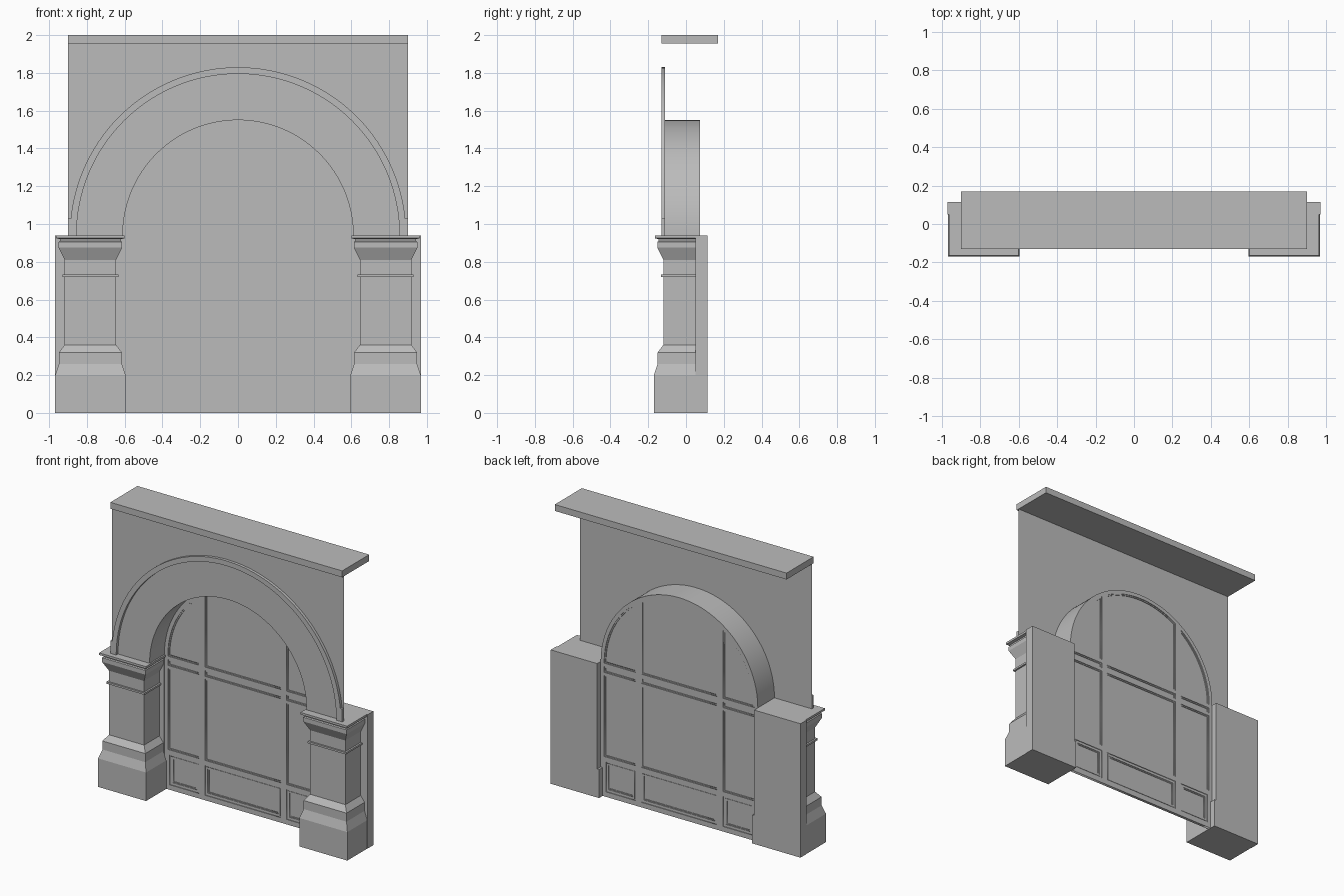
import bpy, bmesh, math

old = bpy.data.objects.get("Cube")
if old:
    bpy.data.objects.remove(old, do_unlink=True)

GREY = (0.5, 0.5, 0.5, 1)
stone = bpy.data.materials.new("grey stone")
stone.use_nodes = True
stone.diffuse_color = GREY
stone.node_tree.nodes["Principled BSDF"].inputs["Base Color"].default_value = GREY

SPRING = 0.94          # height where the arch starts
SEG = 64


def add_mesh(name, bm):
    bmesh.ops.recalc_face_normals(bm, faces=bm.faces)
    me = bpy.data.meshes.new(name)
    bm.to_mesh(me)
    bm.free()
    ob = bpy.data.objects.new(name, me)
    bpy.context.collection.objects.link(ob)
    me.materials.append(stone)
    return ob


def loft(name, rings):
    """Capped solid through stacked rectangles (x0, x1, y0, y1, z)."""
    bm = bmesh.new()
    loops = [[bm.verts.new((x, y, z)) for x, y in ((x0, y0), (x1, y0), (x1, y1), (x0, y1))]
             for x0, x1, y0, y1, z in rings]
    for a, b in zip(loops, loops[1:]):
        for i in range(4):
            j = (i + 1) % 4
            bm.faces.new((a[i], a[j], b[j], b[i]))
    bm.faces.new(loops[0])
    bm.faces.new(loops[-1])
    return add_mesh(name, bm)


def box(name, x0, x1, y0, y1, z0, z1):
    return loft(name, [(x0, x1, y0, y1, z0), (x0, x1, y0, y1, z1)])


def arc(r, x0=None, x1=None):
    """Points on the arch from x1 on the right to x0 on the left."""
    a = math.acos(max(-1, min(1, (r if x1 is None else x1) / r)))
    b = math.acos(max(-1, min(1, (-r if x0 is None else x0) / r)))
    return [(r * math.cos(a + (b - a) * i / SEG), SPRING + r * math.sin(a + (b - a) * i / SEG))
            for i in range(SEG + 1)]


def rect(x0, x1, z0, z1, d=0):
    return [(x0 + d, z0 + d), (x1 - d, z0 + d), (x1 - d, z1 - d), (x0 + d, z1 - d)]


def plate(name, outlines, y, half):
    """Upright plate; the outlines after the first are cut out as holes."""
    cu = bpy.data.curves.new(name, 'CURVE')
    cu.dimensions = '2D'
    cu.fill_mode = 'BOTH'
    cu.extrude = half
    for pts in outlines:
        sp = cu.splines.new('POLY')
        sp.points.add(len(pts) - 1)
        for p, (x, z) in zip(sp.points, pts):
            p.co = (x, z, 0, 1)
        sp.use_cyclic_u = True
    ob = bpy.data.objects.new(name, cu)
    bpy.context.collection.objects.link(ob)
    ob.rotation_euler.x = math.pi / 2
    ob.location.y = y
    bpy.ops.object.select_all(action='DESELECT')
    ob.select_set(True)
    bpy.context.view_layer.objects.active = ob
    bpy.ops.object.convert(target='MESH')
    ob = bpy.context.object
    ob.data.materials.clear()
    ob.data.materials.append(stone)
    return ob


# Top slab and thin front wall with the arched opening
box("top_slab", -0.9, 0.9, -0.13, 0.17, 1.955, 2.0)
plate("front_wall", [[(-0.9, SPRING)] + arc(0.61)[::-1] + [(0.9, SPRING), (0.9, 1.955), (-0.9, 1.955)]],
      -0.11, 0)

# Raised moulding round the arch, with small end blocks
plate("arch_moulding", [arc(0.89) + arc(0.855)[::-1]], -0.12, 0.01)

# Curved underside of the arch
bm = bmesh.new()
rows = [[bm.verts.new((x, y, z)) for x, z in arc(0.61)] for y in (-0.11, 0.075)]
for i in range(SEG):
    f = bm.faces.new((rows[0][i], rows[0][i + 1], rows[1][i + 1], rows[1][i]))
    f.smooth = True
add_mesh("arch_soffit", bm)

# Piers: stepped outline as (height, projection from the shaft)
PIER = [(0, 0.05), (0.2, 0.05), (0.26, 0.03), (0.32, 0.03), (0.36, 0), (0.72, 0), (0.72, 0.012),
        (0.733, 0.012), (0.733, 0), (0.81, 0), (0.875, 0.032), (0.905, 0.032), (0.91, 0.025),
        (0.92, 0.025), (0.925, 0.045), (0.94, 0.045)]
for side, s in (("right", -1), ("left", 1)):
    def span(a, b):
        return sorted((s * a, s * b))
    loft(side + "_pier", [(*span(0.645 - o, 0.918 + o), -0.12 - o, 0.05, z) for z, o in PIER])
    box(side + "_pier_foot", *span(0.595, 0.97), 0.05, 0.115, 0, 0.2)
    box(side + "_pier_backing", *span(0.61, 0.97), 0.05, 0.115, 0.2, SPRING)
    box(side + "_moulding_end", *span(0.86, 0.9), -0.13, -0.11, SPRING, 1.03)

# Screen inside the arch: three columns of panes
COLUMNS = [(-0.583, -0.34), (-0.295, 0.295), (0.34, 0.583)]
ROWS = [(0.28, 0.85), (0.87, 0.91)]


def panes(d):
    holes = [rect(x0, x1, z0, z1, d) for x0, x1 in COLUMNS for z0, z1 in ROWS]
    for x0, x1 in COLUMNS:
        top = arc(0.583 - d, x0 + d, x1 - d)
        holes.append([(x0 + d, 0.935 + d), (x1 - d, 0.935 + d)] + top)
    return holes


LOWER = [(-0.57, -0.34), (-0.295, 0.295), (0.34, 0.57)]


def lower(d):
    return [rect(x0, x1, 0.035, 0.245, d) for x0, x1 in LOWER]


outline = [(-0.61, 0), (0.61, 0)] + arc(0.61)
plate("screen_frame", [outline] + panes(0) + lower(0), 0.065, 0.01)
plate("pane_beading", [outline] + panes(0.008) + lower(0.008), 0.065, 0.005)
plate("pane_sheet", [outline], 0.065, 0)
for i, (a, b) in enumerate(zip(lower(0.008), lower(0.02))):
    plate("lower_panel_border_%d" % (i + 1), [a, b], 0.065, 0.008)
    plate("lower_panel_beading_%d" % (i + 1), [b, lower(0.027)[i]], 0.065, 0.004)
